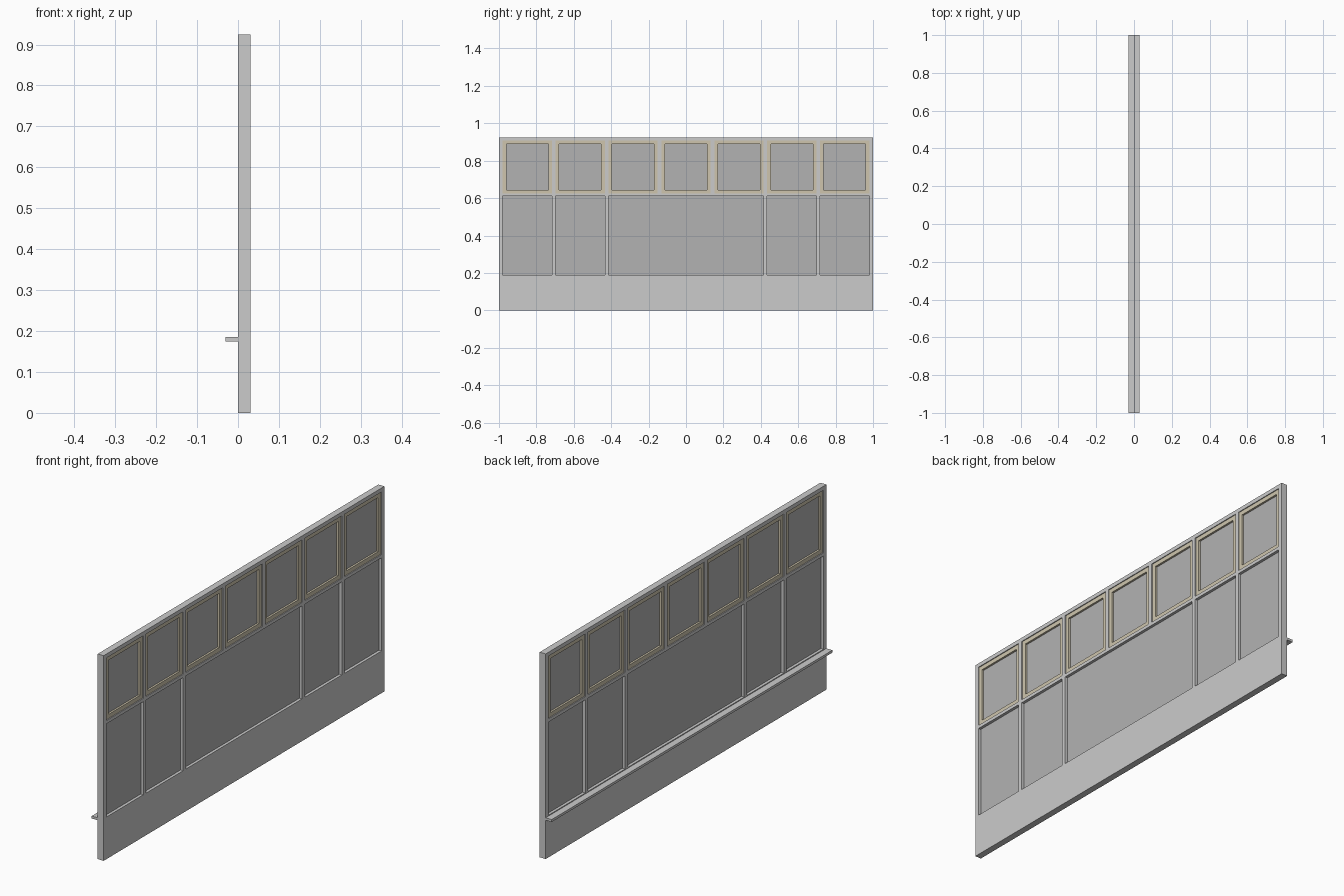
import bpy, bmesh

if "Cube" in bpy.data.objects:
    bpy.data.objects.remove(bpy.data.objects["Cube"])

T = 0.03            # wall thickness
H = 0.925           # wall height
BAR = 0.02          # mullion width
W = (2 - 8 * BAR) / 7
PITCH = W + BAR
LOW0, LOW1 = 0.19, 0.61
UP0, UP1 = 0.625, 0.907


def material(name, color):
    m = bpy.data.materials.new(name)
    m.diffuse_color = color
    m.use_nodes = True
    m.node_tree.nodes["Principled BSDF"].inputs["Base Color"].default_value = m.diffuse_color
    return m


def new_object(name, bm, mat=None):
    bmesh.ops.recalc_face_normals(bm, faces=bm.faces)
    me = bpy.data.meshes.new(name)
    bm.to_mesh(me)
    bm.free()
    ob = bpy.data.objects.new(name, me)
    bpy.context.collection.objects.link(ob)
    if mat:
        me.materials.append(mat)
    return ob


def box(name, x, y, z, mat=None):
    bm = bmesh.new()
    bmesh.ops.create_cube(bm, size=1)
    for v in bm.verts:
        v.co = [a[0] if c < 0 else a[1] for a, c in zip((x, y, z), v.co)]
    return new_object(name, bm, mat)


def panel(name, x, ys, zs, openings, mat=None):
    """Slab on a y/z grid with the rectangular openings left out."""
    bm = bmesh.new()
    verts = {(y, z): bm.verts.new((x[0], y, z)) for y in ys for z in zs}
    for y0, y1 in zip(ys, ys[1:]):
        for z0, z1 in zip(zs, zs[1:]):
            cy, cz = (y0 + y1) / 2, (z0 + z1) / 2
            if any(a < cy < b and c < cz < d for a, b, c, d in openings):
                continue
            bm.faces.new([verts[k] for k in ((y0, z0), (y1, z0), (y1, z1), (y0, z1))])
    bmesh.ops.delete(bm, geom=[v for v in bm.verts if not v.link_faces], context='VERTS')
    ext = bmesh.ops.extrude_face_region(bm, geom=bm.faces[:], use_keep_orig=True)
    for v in ext['geom']:
        if isinstance(v, bmesh.types.BMVert):
            v.co.x = x[1]
    # merge the coplanar grid cells
    bmesh.ops.recalc_face_normals(bm, faces=bm.faces)
    return new_object(name, bm, mat)


cream = material("cream_sash", (0.62, 0.56, 0.42, 1))
glass = material("clear_glass", (0.45, 0.45, 0.45, 0.5))

# Openings: seven upper lights, and two + wide + two lower panes
cols = [(-1 + BAR + i * PITCH, -1 + BAR + i * PITCH + W) for i in range(7)]
upper = [(a, b, UP0, UP1) for a, b in cols]
lower_spans = cols[:2] + [(cols[2][0], cols[4][1])] + cols[5:]
lower = [(a, b, LOW0, LOW1) for a, b in lower_spans]

# Wall frame with mullions and transom
ys = [-1] + [y for c in cols for y in c] + [1]
panel("wall_frame", (0, T), ys, [0, LOW0, LOW1, UP0, UP1, H], upper + lower)

# Window sill board
box("sill", (-T, 0), (-1, 1), (0.175, 0.186))

# Upper sashes, each with its glass
S = 0.019
for i, (a, b, c, d) in enumerate(upper):
    hole = (a + S, b - S, c + S, d - S)
    panel(f"sash_{i}", (0.004, 0.026), [a, a + S, b - S, b],
          [c, c + S, d - S, d], [hole], cream)
    box(f"upper_glass_{i}", (0.013, 0.017), hole[:2], hole[2:], glass)

# Fixed lower glass
for i, (a, b, c, d) in enumerate(lower):
    box(f"lower_glass_{i}", (0.013, 0.017), (a, b), (c, d), glass)
